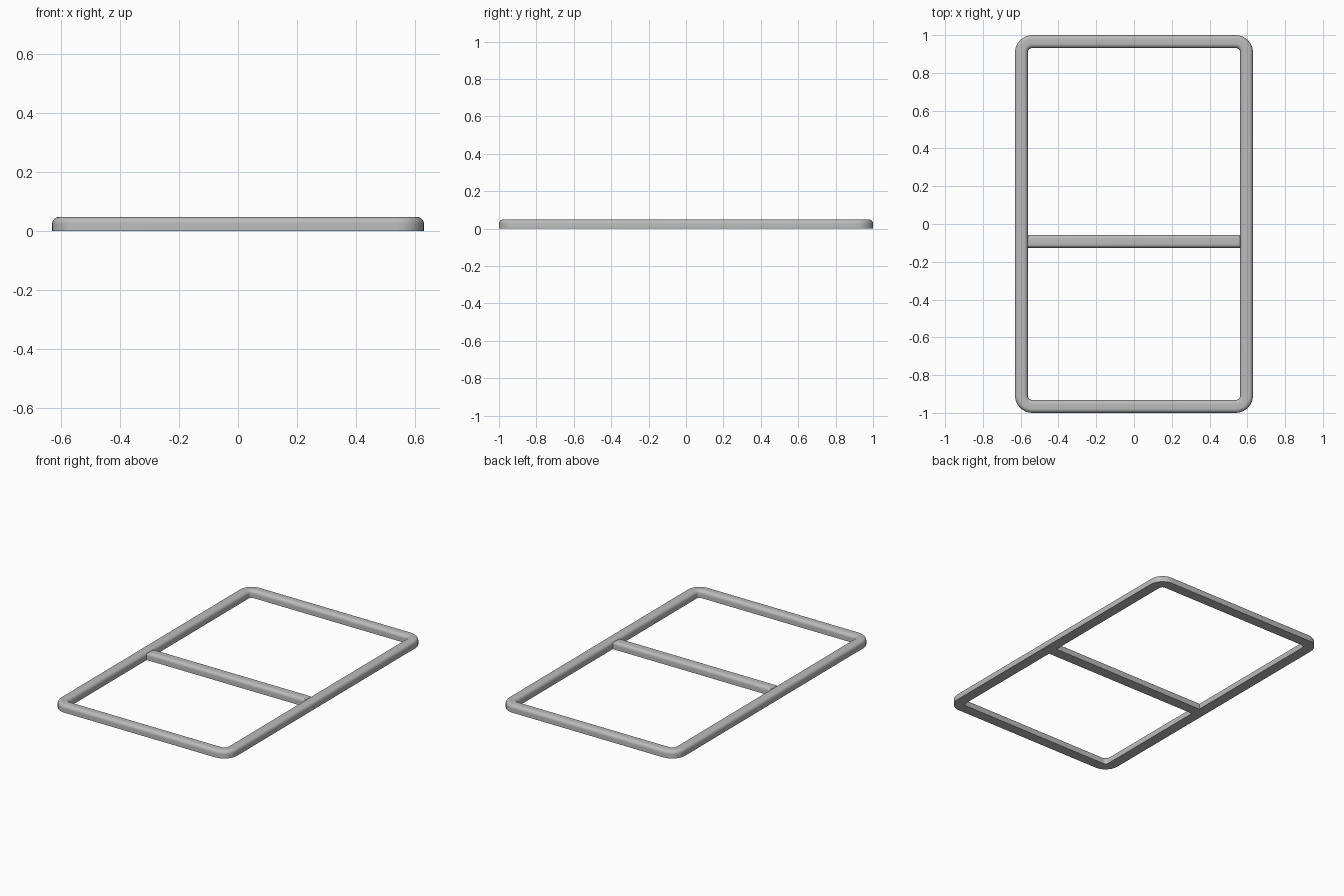
import bpy, bmesh
from math import sin, cos, pi

old = bpy.data.objects.get("Cube")
if old:
    bpy.data.objects.remove(old, do_unlink=True)

HALF_X, HALF_Y = 0.63, 1.0
BAR, HEIGHT = 0.068, 0.048      # bar width and thickness
ROUND = 0.022                   # soft top edge radius
CORNER = 0.092                  # outer corner radius in plan
STEPS = 8

grey = bpy.data.materials.new("satin grey")
grey.use_nodes = True
colour = (0.5, 0.5, 0.5, 1)
grey.diffuse_color = colour
grey.node_tree.nodes["Principled BSDF"].inputs["Base Color"].default_value = colour


def finish(bm, name):
    bmesh.ops.recalc_face_normals(bm, faces=bm.faces)
    mesh = bpy.data.meshes.new(name)
    bm.to_mesh(mesh)
    bm.free()
    mesh.materials.append(grey)
    obj = bpy.data.objects.new(name, mesh)
    bpy.context.collection.objects.link(obj)
    bpy.ops.object.select_all(action='DESELECT')
    obj.select_set(True)
    bpy.context.view_layer.objects.active = obj
    bpy.ops.object.shade_smooth_by_angle(angle=pi / 5)
    return obj


def ring(bm, inset, z):
    """Rounded rectangle loop, moved inwards from the outer edge."""
    r = CORNER - inset
    cx, cy = HALF_X - CORNER, HALF_Y - CORNER
    verts = []
    for k, (sx, sy) in enumerate([(1, 1), (-1, 1), (-1, -1), (1, -1)]):
        for i in range(STEPS + 1):
            a = (k + i / STEPS) * pi / 2
            verts.append(bm.verts.new((sx * cx + r * cos(a), sy * cy + r * sin(a), z)))
    return verts


# Outer frame: flat underside, rounded top edges, swept round the rectangle
angles = [i / STEPS * pi / 2 for i in range(STEPS + 1)]
outer = [(ROUND * (1 - cos(a)), HEIGHT - ROUND * (1 - sin(a))) for a in angles]
profile = [(0, 0)] + outer + [(BAR - d, z) for d, z in reversed(outer)] + [(BAR, 0)]
bm = bmesh.new()
rings = [ring(bm, d, z) for d, z in profile]
for a, b in zip(rings, rings[1:] + rings[:1]):
    for i in range(len(a)):
        j = (i + 1) % len(a)
        bm.faces.new((a[i], a[j], b[j], b[i]))
finish(bm, "outer_frame")

# Crossbar: block with rounded upper edges, let slightly into the side rails
bm = bmesh.new()
bmesh.ops.create_cube(bm, size=1)
for v in bm.verts:
    v.co.x *= 2 * (HALF_X - BAR + 0.006)
    v.co.y = v.co.y * 0.07 - 0.092
    v.co.z = (v.co.z + 0.5) * HEIGHT
top_edges = [e for e in bm.edges if all(v.co.z > HEIGHT / 2 for v in e.verts)]
bmesh.ops.bevel(bm, geom=top_edges, offset=ROUND, segments=STEPS,
                profile=0.5, affect='EDGES')
finish(bm, "crossbar")
